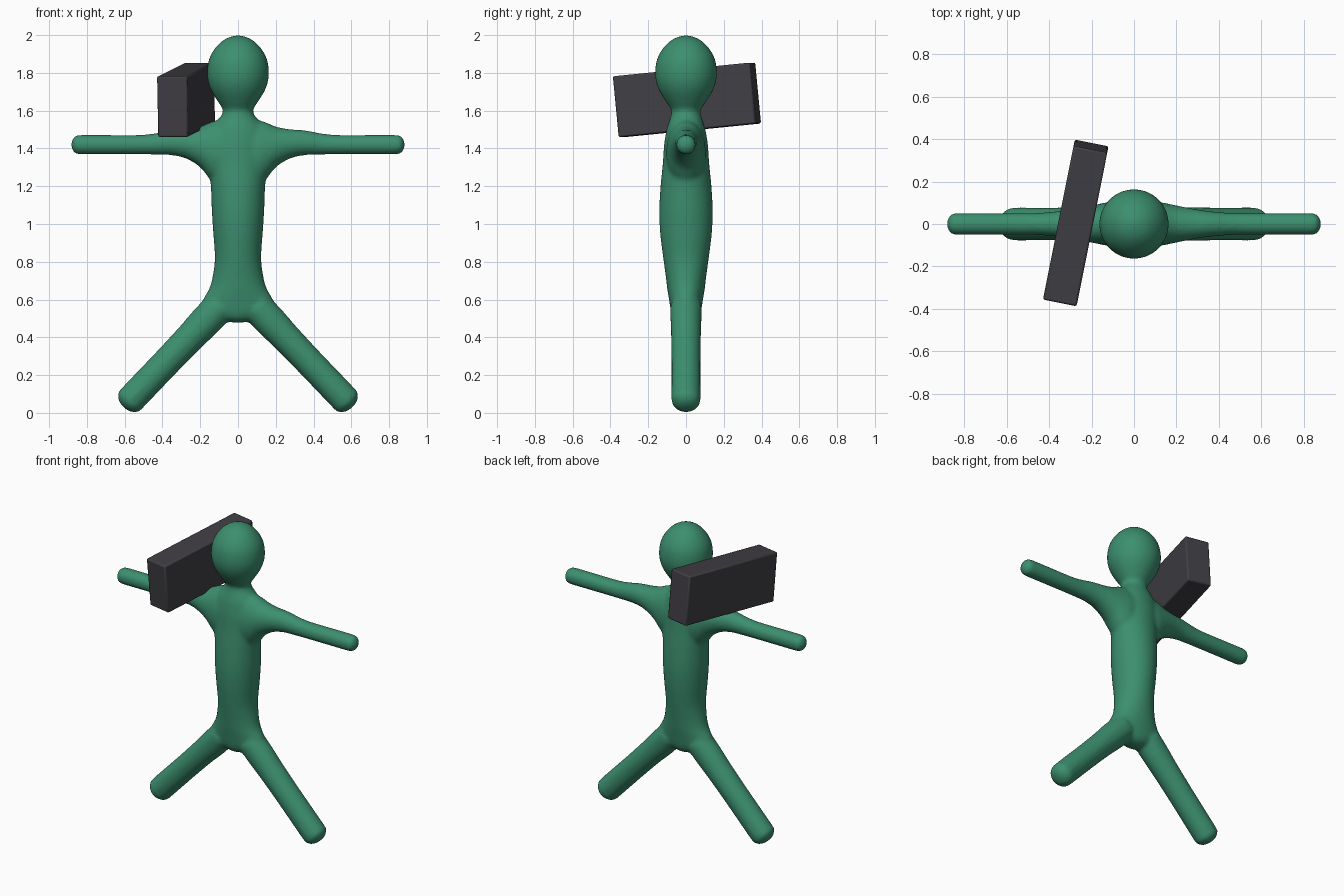
import bpy, bmesh, math
from mathutils import Matrix, Vector

if "Cube" in bpy.data.objects:
    bpy.data.objects.remove(bpy.data.objects["Cube"])

SIDES = 40


def material(name, rgb):
    m = bpy.data.materials.new(name)
    m.diffuse_color = (*rgb, 1)
    m.use_nodes = True
    m.node_tree.nodes["Principled BSDF"].inputs["Base Color"].default_value = m.diffuse_color
    return m


def smooth_rows(rows, steps=6):
    """Catmull-Rom interpolation through rows of profile values."""
    out = []
    for i in range(len(rows) - 1):
        p = [Vector(rows[max(0, min(len(rows) - 1, i + k))]) for k in (-1, 0, 1, 2)]
        for s in range(steps):
            t = s / steps
            out.append(0.5 * (2 * p[1] + (p[2] - p[0]) * t
                              + (2 * p[0] - 5 * p[1] + 4 * p[2] - p[3]) * t * t
                              + (3 * p[1] - p[0] - 3 * p[2] + p[3]) * t ** 3))
    return out + [Vector(rows[-1])]


def loft(bm, rows, matrix):
    """Skin ellipses: each row is (distance, offset, radius_u, radius_v)."""
    rings = []
    for d, off, ru, rv in smooth_rows(rows):
        ru, rv = max(ru, 0.002), max(rv, 0.002)
        rings.append([bm.verts.new(matrix @ Vector((off + ru * math.cos(a), rv * math.sin(a), d)))
                      for a in (2 * math.pi * i / SIDES for i in range(SIDES))])
    for a, b in zip(rings, rings[1:]):
        for i in range(SIDES):
            j = (i + 1) % SIDES
            bm.faces.new((a[i], a[j], b[j], b[i]))
    bm.faces.new(rings[0])
    bm.faces.new(rings[-1])


def round_end(length, r):
    """Rows for a slightly flattened rounded tip."""
    return [(length - r * 0.8 * (1 - math.sin(a)), 0, r * math.cos(a) ** 0.8, r * math.cos(a) ** 0.8)
            for a in (math.radians(k) for k in (0, 20, 40, 60, 78, 89))]


green = material("green", (0.045, 0.275, 0.158))
charcoal = material("charcoal", (0.052, 0.049, 0.058))

bm = bmesh.new()

# Torso, neck and head: height, offset, half width, half depth
loft(bm, [(0.475, 0, 0.0, 0.0), (0.485, 0, 0.06, 0.045), (0.51, 0, 0.13, 0.07), (0.55, 0, 0.195, 0.082),
          (0.6, 0, 0.185, 0.09), (0.66, 0, 0.152, 0.1), (0.72, 0, 0.135, 0.107), (0.82, 0, 0.123, 0.121),
          (0.95, 0, 0.131, 0.137), (1.07, 0, 0.139, 0.142), (1.2, 0, 0.144, 0.135),
          (1.32, 0, 0.155, 0.123), (1.42, 0, 0.16, 0.116), (1.5, 0, 0.145, 0.103),
          (1.54, 0, 0.118, 0.091), (1.575, 0, 0.088, 0.08), (1.605, 0, 0.08, 0.078),
          (1.645, 0, 0.105, 0.105), (1.7, 0, 0.139, 0.139), (1.75, 0, 0.158, 0.158),
          (1.8, 0, 0.164, 0.164), (1.86, 0, 0.157, 0.157), (1.91, 0, 0.136, 0.136),
          (1.955, 0, 0.1, 0.1), (1.985, 0, 0.057, 0.057), (2.002, 0, 0.0, 0.0)], Matrix())

for side in (-1, 1):
    # Arm, flaring into the shoulder and armpit
    arm = Matrix(((0, 0, side, 0), (0, 1, 0, 0), (1, 0, 0, 1.42), (0, 0, 0, 1)))
    loft(bm, [(0.0, -0.05, 0.2, 0.1), (0.1, -0.045, 0.175, 0.105), (0.15, -0.032, 0.15, 0.098),
              (0.2, -0.012, 0.108, 0.088), (0.275, 0.004, 0.078, 0.073), (0.355, 0.01, 0.066, 0.061),
              (0.45, 0.003, 0.056, 0.053), (0.53, 0, 0.052, 0.052), (0.7, 0, 0.052, 0.052)]
         + round_end(0.882, 0.052), arm)

    # Leg, splayed outward from the hip
    hip, foot = Vector((side * 0.1, 0, 0.56)), Vector((side * 0.606, 0, 0.03))
    axis = (foot - hip).normalized()
    leg = Matrix.Translation(hip) @ axis.to_track_quat('Z', 'X').to_matrix().to_4x4()
    length = (foot - hip).length
    loft(bm, [(0.0, 0, 0.085, 0.085), (0.1, 0, 0.086, 0.082), (0.22, 0, 0.08, 0.079),
              (0.4, 0, 0.077, 0.077)] + round_end(length, 0.077), leg)

bmesh.ops.recalc_face_normals(bm, faces=bm.faces)
mesh = bpy.data.meshes.new("body")
bm.to_mesh(mesh)
bm.free()
body = bpy.data.objects.new("body", mesh)
bpy.context.collection.objects.link(body)
mesh.materials.append(green)

# Fuse the limbs into one soft skin
remesh = body.modifiers.new("fuse", 'REMESH')
remesh.mode = 'VOXEL'
remesh.voxel_size = 0.011
remesh.use_smooth_shade = True
soften = body.modifiers.new("soften", 'SMOOTH')
soften.factor = 0.5
soften.iterations = 10

# Box carried on the shoulder
bpy.ops.mesh.primitive_cube_add(size=1, location=(-0.275, 0.005, 1.657),
                                rotation=(math.radians(5.6), 0, math.radians(-11.3)))
box = bpy.context.object
box.name = "shoulder_box"
box.scale = (0.162, 0.743, 0.324)
bpy.ops.object.transform_apply(location=False, rotation=False, scale=True)
box.data.materials.append(charcoal)
bevel = box.modifiers.new("edge", 'BEVEL')
bevel.width = 0.009
bevel.segments = 2
bpy.ops.object.shade_smooth_by_angle()
